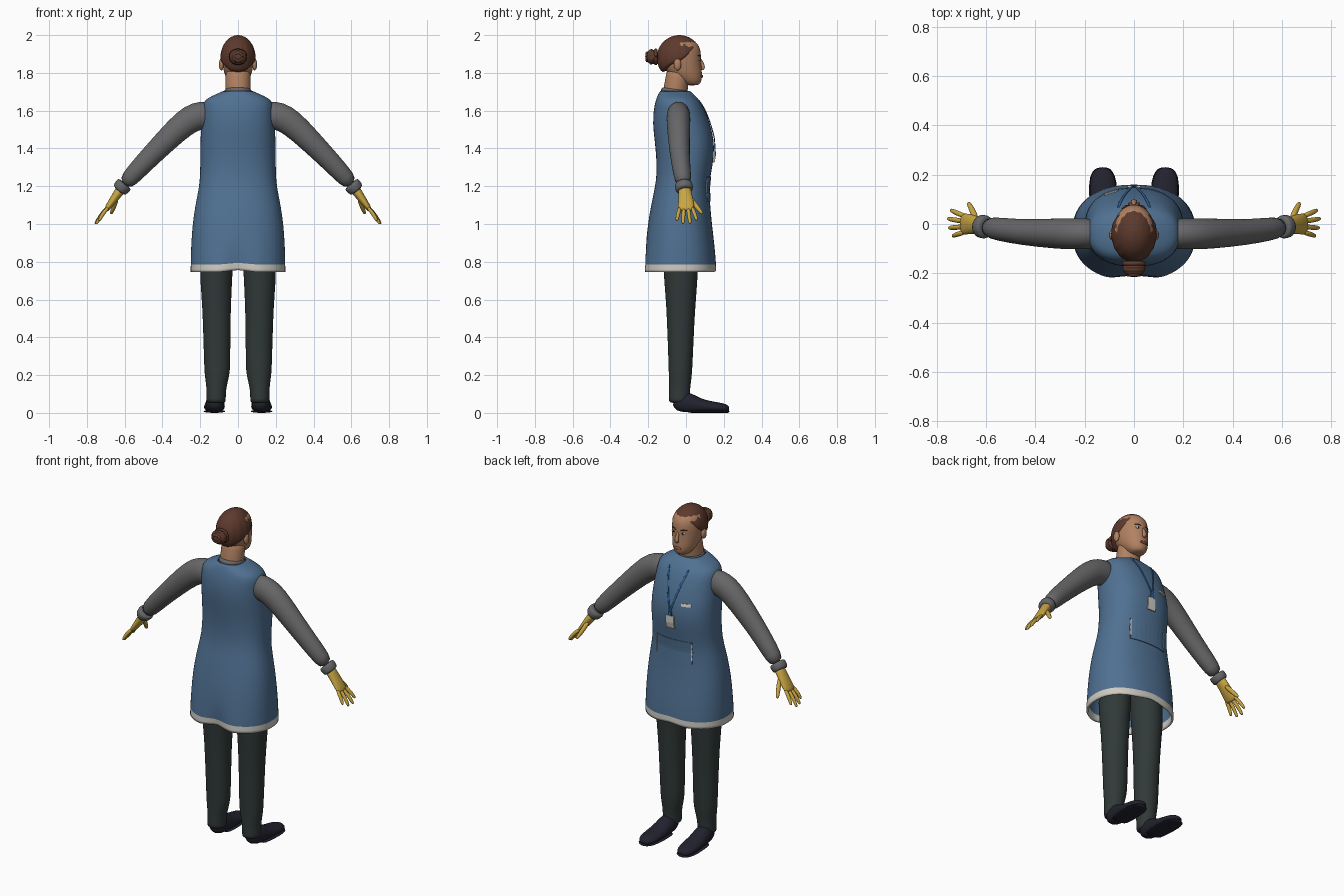
import bpy, bmesh, math
from mathutils import Vector

cube = bpy.data.objects.get("Cube")
if cube:
    bpy.data.objects.remove(cube)


def material(name, r, g, b):
    m = bpy.data.materials.new(name)
    m.use_nodes = True
    m.diffuse_color = (r, g, b, 1)
    bsdf = next(n for n in m.node_tree.nodes if n.type == 'BSDF_PRINCIPLED')
    bsdf.inputs["Base Color"].default_value = (r, g, b, 1)
    bsdf.inputs["Roughness"].default_value = 0.8
    return m


SKIN = material("skin", .44, .22, .12)
HAIR = material("brown hair", .11, .042, .026)
BLUE = material("apron blue", .08, .165, .29)
GREY = material("sleeve grey", .135, .135, .14)
GLOVE = material("glove yellow", .58, .38, .055)
GREEN = material("trouser green", .03, .042, .04)
NAVY = material("shoe navy", .016, .016, .028)
WHITE = material("off white", .62, .6, .54)
STRAP = material("strap blue", .03, .13, .34)
LIPS = material("lip red", .26, .09, .07)


def finish(name, bm, mats, subsurf=1, smooth=True):
    mesh = bpy.data.meshes.new(name)
    bm.to_mesh(mesh)
    bm.free()
    for m in mats:
        mesh.materials.append(m)
    if smooth:
        mesh.shade_smooth()
    ob = bpy.data.objects.new(name, mesh)
    bpy.context.collection.objects.link(ob)
    if subsurf:
        ob.modifiers.new("Subdivision", 'SUBSURF').levels = subsurf
        ob.modifiers["Subdivision"].render_levels = subsurf
    return ob


def loft(name, rings, mat, caps=True, subsurf=1):
    """Skin a list of equal rings of points."""
    bm = bmesh.new()
    rows = [[bm.verts.new(p) for p in ring] for ring in rings]
    n = len(rows[0])
    for low, high in zip(rows, rows[1:]):
        for i in range(n):
            j = (i + 1) % n
            bm.faces.new((low[i], low[j], high[j], high[i]))
    if caps:
        bm.faces.new(rows[0])
        bm.faces.new(rows[-1])
        bmesh.ops.recalc_face_normals(bm, faces=bm.faces)
    return finish(name, bm, [mat], subsurf)


def tube(name, pts, mat, ref=(0, 1, 0), seg=14, floor=None):
    """Limb along points (x, y, z, radius along ref, radius across)."""
    cos = [Vector(p[:3]) for p in pts]
    rings = []
    for k, p in enumerate(pts):
        t = (cos[min(k + 1, len(cos) - 1)] - cos[max(k - 1, 0)]).normalized()
        u = Vector(ref)
        u = (u - t * u.dot(t)).normalized()
        w = t.cross(u)
        ring = []
        for i in range(seg):
            a = math.tau * i / seg
            q = cos[k] + u * p[3] * math.cos(a) + w * p[4] * math.sin(a)
            if floor is not None:
                q.z = max(q.z, floor)
            ring.append(q)
        rings.append(ring)
    return loft(name, rings, mat)


def ball(name, loc, size, mat):
    bm = bmesh.new()
    bmesh.ops.create_uvsphere(bm, u_segments=20, v_segments=12, radius=1)
    bmesh.ops.scale(bm, vec=size, verts=bm.verts)
    bmesh.ops.translate(bm, vec=loc, verts=bm.verts)
    return finish(name, bm, [mat], 0)


def section(z, w, back, front, seg=48, power=2.0):
    """Horizontal rounded outline."""
    yc, ry = (front + back) / 2, (front - back) / 2
    ring = []
    for i in range(seg):
        a = math.tau * i / seg
        c, s = math.cos(a), math.sin(a)
        ring.append(Vector((w * math.copysign(abs(c) ** (2 / power), c),
                            yc + ry * math.copysign(abs(s) ** (2 / power), s), z)))
    return ring


# Apron: height, half width, back, front
APRON = [(.745, .251, -.23, .16), (.772, .251, -.229, .16), (.88, .249, -.218, .152),
         (1.0, .241, -.202, .137), (1.1, .226, -.185, .128), (1.19, .207, -.165, .123),
         (1.26, .2, -.155, .13), (1.36, .2, -.157, .15), (1.45, .199, -.167, .148),
         (1.53, .194, -.176, .127), (1.6, .189, -.172, .102), (1.645, .184, -.163, .078),
         (1.668, .16, -.155, .06), (1.69, .11, -.147, .037), (1.705, .075, -.135, .02)]
POWER = 2.3
rings = [section(*r, power=POWER) for r in APRON]
for ring in rings[:3]:
    for p in ring:
        # Crease at the back of the skirt
        fold = max(0, 1 - abs(p.x) / .1) * max(0, (.9 - p.z) / .15)
        if p.y < 0:
            p.y += .03 * fold
        p.z += .012 * fold
apron = loft("apron", rings, BLUE, caps=False)
apron.data.materials.append(WHITE)
for f in apron.data.polygons:
    if f.center.z < .772:
        f.material_index = 1
thick = apron.modifiers.new("Thickness", 'SOLIDIFY')
thick.thickness = .01
tube("collar", [(0, -.058, 1.685, .077, .077), (0, -.058, 1.712, .076, .073),
                (0, -.057, 1.716, .066, .066)], GREY, seg=24)


def surf(x, z, off):
    """Point on the chest side of the apron."""
    for a, b in zip(APRON, APRON[1:]):
        if a[0] <= z <= b[0]:
            t = (z - a[0]) / (b[0] - a[0])
            _, w, back, front = [p + (q - p) * t for p, q in zip(a, b)]
            k = (1 - min(1, abs(x / w)) ** POWER) ** (1 / POWER)
            return Vector((x, (front + back) / 2 + (front - back) / 2 * k + off, z))


def patch(name, x0, x1, z0, z1, mat, off=.004, n=8):
    """Thin plate that follows the apron."""
    bm = bmesh.new()
    g = [[bm.verts.new(surf(x0 + (x1 - x0) * i / n, z0 + (z1 - z0) * j / n, off))
          for j in range(n + 1)] for i in range(n + 1)]
    for i in range(n):
        for j in range(n):
            bm.faces.new((g[i][j], g[i][j + 1], g[i + 1][j + 1], g[i + 1][j]))
    ob = finish(name, bm, [mat], 0, False)
    ob.modifiers.new("Thickness", 'SOLIDIFY').thickness = .008


patch("pocket", -.12, .12, 1.12, 1.25, BLUE)
patch("name_strip", -.12, -.065, 1.468, 1.484, WHITE)
patch("badge", -.027, .027, 1.325, 1.4, WHITE, .008)
patch("badge_clip", -.01, .01, 1.4, 1.425, STRAP, .007)

# Neck, head and face
tube("neck", [(0, -.06, 1.66, .068, .07), (0, -.055, 1.72, .064, .068),
              (0, -.045, 1.77, .064, .068), (0, -.035, 1.83, .064, .068)], SKIN, seg=20)
HEAD = [(1.733, .03, .0, .065), (1.748, .05, -.03, .08), (1.78, .067, -.075, .086),
        (1.81, .076, -.11, .084), (1.85, .083, -.13, .08), (1.89, .086, -.14, .08),
        (1.93, .084, -.14, .077), (1.96, .073, -.12, .058), (1.983, .045, -.08, .025)]
loft("head", [section(*r, seg=28) for r in HEAD], SKIN)
tube("nose", [(0, .072, 1.88, .006, .006), (0, .086, 1.85, .009, .009),
              (0, .094, 1.828, .014, .011), (0, .082, 1.815, .012, .007)], SKIN, ref=(1, 0, 0))
ball("lips", (0, .083, 1.782), (.024, .008, .008), LIPS)

# Hair cap: the hairline dips from forehead to nape
LINE = [(0, 56), (35, 62), (62, 82), (88, 103), (115, 112), (150, 132), (180, 136)]


def hairline(deg):
    for (a, ta), (b, tb) in zip(LINE, LINE[1:]):
        if a <= deg <= b:
            return ta + (tb - ta) * (deg - a) / (b - a)


hair = []
for k in range(13):
    ring = []
    for i in range(60):
        phi = math.tau * i / 60
        deg = math.degrees(math.acos(max(-1, min(1, math.cos(phi)))))
        th = math.radians(hairline(deg)) * (1 - k / 12.3)
        r = 1 + .012 * math.cos(15 * phi) * math.sin(th)
        if k == 0:
            r -= .06
        ring.append(Vector((-.093 * r * math.sin(th) * math.sin(phi),
                            -.036 + .12 * r * math.sin(th) * math.cos(phi),
                            1.88 + .12 * math.cos(th))))
    hair.append(ring)
loft("hair", hair, HAIR)
ball("bun", (0, -.178, 1.885), (.046, .038, .038), HAIR)
for k, (y, r) in enumerate([(-.16, .036), (-.185, .033), (-.205, .02)]):
    coil = [(r * 1.15 * math.cos(a), y, 1.885 + r * math.sin(a), .01, .01)
            for a in [math.tau * i / 16 for i in range(17)]]
    tube("bun_coil_%d" % (k + 1), coil, HAIR, seg=8)

# Paired parts
for side, s in (("left", -1), ("right", 1)):
    def limb(name, pts, mat, **kw):
        tube(side + "_" + name, [(s * p[0],) + tuple(p[1:]) for p in pts], mat, **kw)

    ball(side + "_ear", (s * .088, -.045, 1.845), (.013, .02, .032), SKIN)
    ball(side + "_eye", (s * .032, .07, 1.872), (.014, .006, .007), WHITE)
    ball(side + "_iris", (s * .031, .0735, 1.872), (.006, .004, .006), NAVY)
    limb("brow", [(.013, .077, 1.888, .003, .003), (.033, .073, 1.895, .004, .004),
                  (.052, .059, 1.89, .002, .002)], HAIR, ref=(0, 0, 1), seg=8)

    strap = [surf(.065 * (1 - k / 8), 1.66 - .24 * k / 8, .004) for k in range(9)]
    limb("neck_strap", [(p.x, p.y, p.z, .003, .006) for p in strap], STRAP, seg=8)
    edge = sorted((s * .114, s * .12))
    patch(side + "_pocket_stitch", *edge, 1.14, 1.24, WHITE, .007)

    # Sleeve and cuff
    limb("sleeve", [(.14, -.04, 1.575, .06, .07), (.19, -.04, 1.577, .063, .077),
                    (.25, -.04, 1.56, .064, .075), (.32, -.039, 1.503, .062, .068),
                    (.45, -.034, 1.372, .053, .057), (.54, -.022, 1.278, .048, .051),
                    (.605, -.012, 1.205, .043, .043)], GREY, seg=20)
    limb("cuff", [(.598, -.013, 1.214, .044, .042), (.604, -.012, 1.207, .049, .046),
                  (.626, -.009, 1.182, .047, .043), (.63, -.008, 1.177, .04, .036)],
         GREY, seg=20)

    # Gloved hand
    limb("palm", [(.61, -.008, 1.197, .036, .03), (.635, -.005, 1.163, .035, .025),
                  (.665, 0, 1.12, .042, .021), (.692, 0, 1.083, .045, .015),
                  (.7, 0, 1.07, .038, .011)], GLOVE)
    tips = [(.744, .057, 1.02), (.757, .022, 1.0), (.752, -.016, 1.0), (.736, -.049, 1.017)]
    for k, tip in enumerate(tips):
        base = Vector((.683, .031 - .021 * k, 1.092))
        mid = base.lerp(Vector(tip), .55) + Vector((.005, 0, .003))
        limb("finger_%d" % (k + 1), [(*base, .011, .011), (*mid, .011, .011),
                                     (*base.lerp(Vector(tip), .92), .009, .009),
                                     (*tip, .005, .005)], GLOVE, seg=10)
    limb("thumb", [(.64, .015, 1.145, .014, .014), (.653, .05, 1.1, .014, .013),
                   (.668, .078, 1.065, .011, .011), (.672, .088, 1.053, .006, .006)],
         GLOVE, seg=10)

    # Trouser leg
    limb("trouser_leg", [(.1, -.03, 1.0, .1, .09), (.117, -.028, .76, .094, .089),
                         (.114, -.027, .62, .082, .08), (.113, -.028, .5, .074, .074),
                         (.11, -.029, .25, .064, .07), (.111, -.03, .2, .062, .067),
                         (.115, -.034, .13, .056, .051), (.116, -.036, .07, .056, .052),
                         (.116, -.036, .05, .055, .051)], GREEN, seg=20)

    # Shoe and sole
    shoe = [(-.068, .06, .022, .02), (-.045, .052, .044, .045), (0, .055, .05, .062),
            (.05, .042, .052, .046), (.1, .034, .056, .034), (.17, .028, .055, .028),
            (.212, .024, .042, .024), (.229, .018, .018, .012)]
    limb("shoe", [(.12 + .04 * max(0, y), y, z, a, b) for y, z, a, b in shoe],
         NAVY, ref=(1, 0, 0), seg=18, floor=.004)
    limb("sole", [(.12 + .04 * max(0, y), y + .002, .008, a + .003, .008)
                  for y, z, a, b in shoe[2:]], NAVY, ref=(1, 0, 0), seg=18, floor=0)
